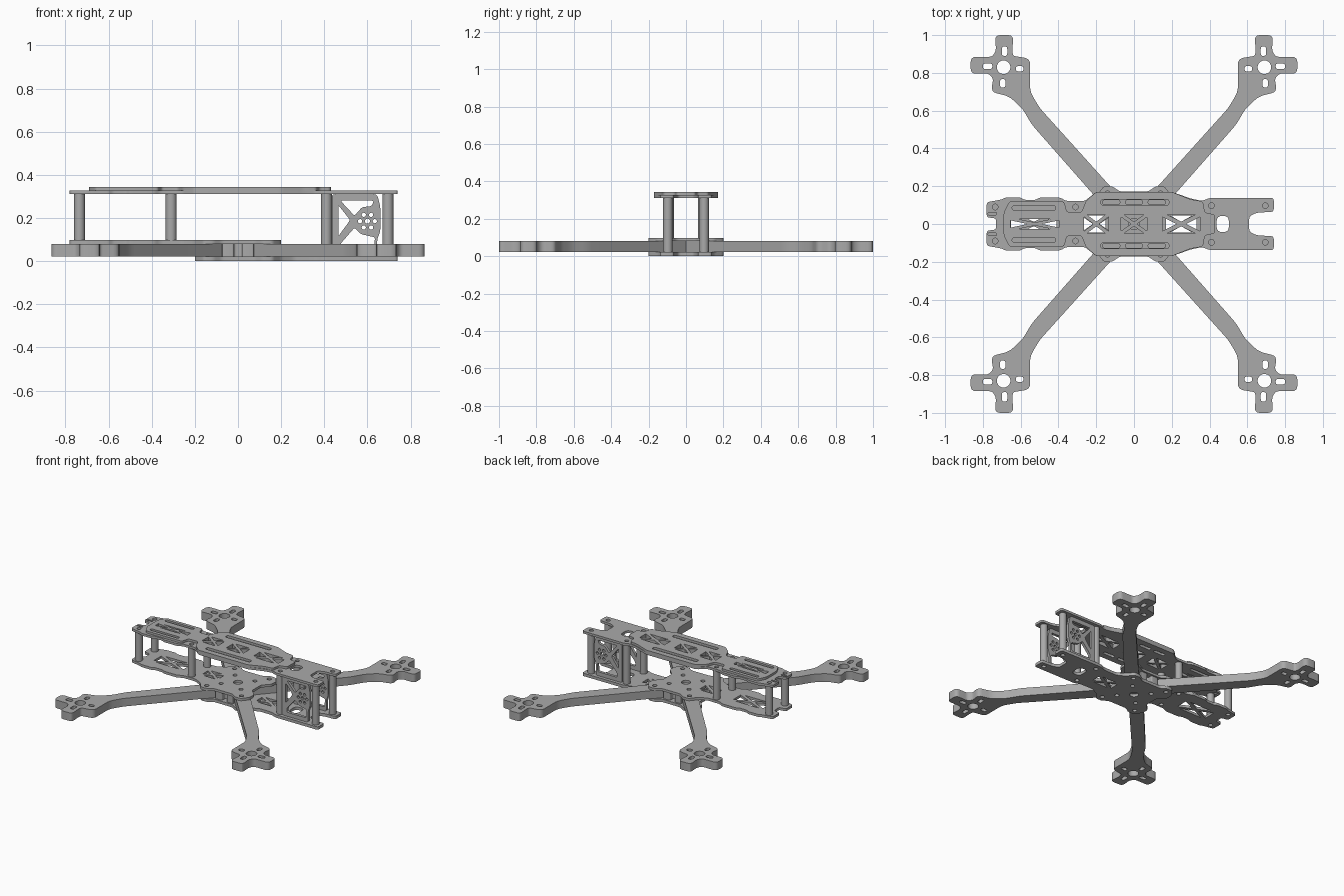
import bpy, bmesh, math
from mathutils import Matrix, Vector

if "Cube" in bpy.data.objects:
    bpy.data.objects.remove(bpy.data.objects["Cube"], do_unlink=True)

grey = bpy.data.materials.new("plain_grey")
grey.use_nodes = True
grey.diffuse_color = (0.4, 0.4, 0.4, 1)
grey.node_tree.nodes["Principled BSDF"].inputs["Base Color"].default_value = (0.4, 0.4, 0.4, 1)


# ---------- 2D shape helpers ----------
def rounded(pts, r=0.015, steps=4):
    """Polygon with softly rounded corners."""
    out = []
    for i, p in enumerate(pts):
        p, a, b = Vector(p), Vector(pts[i - 1]), Vector(pts[(i + 1) % len(pts)])
        da, db = a - p, b - p
        t = min(r, 0.45 * da.length, 0.45 * db.length)
        s, e = p + da.normalized() * t, p + db.normalized() * t
        for k in range(steps + 1):
            u = k / steps
            out.append(s * (1 - u) ** 2 + p * 2 * u * (1 - u) + e * u * u)
    return out


def circle(x, y, r, n=20):
    return [(x + r * math.cos(2 * math.pi * k / n), y + r * math.sin(2 * math.pi * k / n)) for k in range(n)]


def slot(x, y, w, h):
    w, h = w / 2, h / 2
    return rounded([(x - w, y - h), (x + w, y - h), (x + w, y + h), (x - w, y + h)], 0.9 * min(w, h))


def truss(x, w, h, t=0.012):
    """Window crossed by an X: four triangular holes."""
    w, h = w / 2, h / 2
    g, f = t * w / h, t
    tris = [[(-w + g, h), (w - g, h), (0, f)], [(-w + g, -h), (w - g, -h), (0, -f)],
            [(-w, h - f), (-w, f - h), (-g, 0)], [(w, h - f), (w, f - h), (g, 0)]]
    return [rounded([(x + a, b) for a, b in tri], 0.005, 2) for tri in tris]


def both_sides(half):
    return half + [(x, -y) for x, y in reversed(half)]


def pairs(points, make):
    return [make(x, s * y) for x, y in points for s in (1, -1)]


# ---------- object helpers ----------
def finish(name, mesh):
    mesh.name = name
    mesh.materials.clear()
    mesh.materials.append(grey)
    ob = bpy.data.objects.new(name, mesh)
    bpy.context.collection.objects.link(ob)
    bpy.ops.object.select_all(action='DESELECT')
    ob.select_set(True)
    bpy.context.view_layer.objects.active = ob
    bpy.ops.object.shade_smooth_by_angle(angle=math.radians(30))
    return ob


def plate(name, outline, holes, z0, z1, matrix=None):
    """Flat sheet with holes, cut from a filled 2D curve."""
    cu = bpy.data.curves.new(name, 'CURVE')
    cu.dimensions, cu.fill_mode, cu.extrude = '2D', 'BOTH', (z1 - z0) / 2
    for loop in [outline] + holes:
        sp = cu.splines.new('POLY')
        sp.points.add(len(loop) - 1)
        for q, p in zip(sp.points, loop):
            q.co = (p[0], p[1], 0, 1)
        sp.use_cyclic_u = True
    tmp = bpy.data.objects.new(name + "_curve", cu)
    bpy.context.collection.objects.link(tmp)
    dg = bpy.context.evaluated_depsgraph_get()
    mesh = bpy.data.meshes.new_from_object(tmp.evaluated_get(dg))
    bpy.data.objects.remove(tmp)
    bpy.data.curves.remove(cu)
    bm = bmesh.new()
    bm.from_mesh(mesh)
    bmesh.ops.remove_doubles(bm, verts=bm.verts, dist=1e-5)
    bmesh.ops.translate(bm, verts=bm.verts, vec=(0, 0, (z0 + z1) / 2))
    if matrix:
        bmesh.ops.transform(bm, matrix=matrix, verts=bm.verts)
    bmesh.ops.recalc_face_normals(bm, faces=bm.faces)
    bm.to_mesh(mesh)
    bm.free()
    return finish(name, mesh)


def post(name, x, y, z0, z1, r=0.025):
    bm = bmesh.new()
    bmesh.ops.create_cone(bm, cap_ends=True, segments=24, radius1=r, radius2=r, depth=z1 - z0,
                          matrix=Matrix.Translation((x, y, (z0 + z1) / 2)))
    mesh = bpy.data.meshes.new(name)
    bm.to_mesh(mesh)
    bm.free()
    finish(name, mesh)


screw = lambda x, y: circle(x, y, 0.015, 14)

# ---------- arms with motor mounts ----------
arm = [(0, 0), (0, 0.06), (0.5, 0.615), (0.55, 0.70), (0.55, 0.875), (0.64, 0.89), (0.645, 0.92), (0.637, 1.0),
       (0.737, 1.0), (0.73, 0.92), (0.75, 0.885), (0.865, 0.885), (0.865, 0.795), (0.77, 0.797),
       (0.745, 0.77), (0.757, 0.70), (0.66, 0.675), (0.59, 0.61), (0.54, 0.525), (0.078, 0)]
arm_holes = [circle(0.69, 0.83, 0.036), slot(0.775, 0.835, 0.05, 0.028), slot(0.605, 0.822, 0.04, 0.028),
             slot(0.685, 0.915, 0.028, 0.05), slot(0.695, 0.745, 0.028, 0.045)]
arm_shape = arm[:2] + rounded(arm, 0.03)[10:-5] + arm[-1:]
for label, sx, sy in (("front_left", 1, -1), ("front_right", -1, -1), ("back_left", 1, 1), ("back_right", -1, 1)):
    flip = lambda loop: [(p[0] * sx, p[1] * sy) for p in loop]
    plate("arm_" + label, flip(arm_shape), [flip(h) for h in arm_holes], 0.021, 0.08)

# ---------- arm locking blocks between the arms ----------
for label, s in (("front", -1), ("back", 1)):
    block = [(-0.075, 0.16), (-0.018, 0.16), (-0.018, 0.12), (0.018, 0.12), (0.018, 0.16), (0.075, 0.16),
             (0.06, 0.1), (0, 0.05), (-0.06, 0.1)]
    plate("arm_lock_" + label, rounded([(x, s * y) for x, y in block], 0.01), [], 0.021, 0.08)

# ---------- clamp plates: middle one runs to -x, bottom one to +x ----------
hub = [(-0.26, 0.12), (-0.2, 0.15), (-0.16, 0.2), (-0.115, 0.2), (-0.075, 0.172),
       (0.075, 0.172), (0.115, 0.2), (0.16, 0.2), (0.2, 0.15), (0.2, 0.1), (0.15, 0.05)]
tail = [(-0.73, 0.03), (-0.78, 0.035), (-0.78, 0.115), (-0.7, 0.13), (-0.68, 0.14), (-0.6, 0.14), (-0.58, 0.128),
        (-0.52, 0.128), (-0.5, 0.14), (-0.39, 0.14), (-0.36, 0.122)]
hub_holes = [circle(0, 0, 0.03)] + pairs([(-0.14, 0.16), (0.14, 0.16), (-0.08, 0.08), (0.08, 0.08)], screw)
plate("middle_plate", rounded(both_sides(tail + hub)),
      hub_holes + truss(-0.53, 0.24, 0.11) + truss(-0.2, 0.13, 0.09)
      + pairs([(-0.735, 0.09), (-0.31, 0.09)], screw), 0.08, 0.098)

nose = [(0.36, 0.122), (0.4, 0.138), (0.74, 0.138), (0.74, 0.065), (0.65, 0.06), (0.61, 0.04)]
rear_hub = [(-x, y) for x, y in reversed(hub)]
plate("bottom_plate", rounded(both_sides(rear_hub + nose)),
      hub_holes + truss(0.25, 0.16, 0.09) + [slot(0.47, 0, 0.07, 0.09)]
      + pairs([(0.41, 0.097), (0.695, 0.097)], screw), 0, 0.021)

# ---------- top deck: full lower sheet and shorter upper sheet ----------
windows = truss(-0.2, 0.13, 0.1) + truss(0, 0.14, 0.1) + truss(0.25, 0.2, 0.1) + truss(-0.525, 0.26, 0.055, 0.008)
rear_slots = pairs([(-0.53, 0.085)], lambda x, y: slot(x, y, 0.23, 0.022))
waist = [(-0.26, 0.122), (-0.2, 0.17), (0.2, 0.17), (0.3, 0.135)]
plate("top_plate_lower", rounded(both_sides(tail + waist + nose)),
      windows + rear_slots + [slot(0.47, 0, 0.065, 0.085)]
      + pairs([(-0.12, 0.115), (0, 0.115), (0.12, 0.115)], lambda x, y: slot(x, y, 0.09, 0.024))
      + pairs([(-0.75, 0.055)], lambda x, y: slot(x, y, 0.045, 0.014))
      + pairs([(-0.735, 0.09), (-0.31, 0.09), (0.41, 0.097), (0.695, 0.097)], screw), 0.31, 0.327)
upper = [(-0.69, 0.06), (-0.66, 0.12), (-0.37, 0.12), (-0.355, 0.062), (-0.278, 0.062), (-0.255, 0.122), (-0.2, 0.17),
         (0.2, 0.17), (0.3, 0.13), (0.365, 0.12), (0.375, 0.06), (0.43, 0.05)]
plate("top_plate_upper", rounded(both_sides(upper)),
      windows + rear_slots + pairs([(0.005, 0.115)], lambda x, y: slot(x, y, 0.36, 0.03)), 0.327, 0.343)

# ---------- standoff posts ----------
for side, s in (("left", -1), ("right", 1)):
    for i, (x, y, z) in enumerate([(-0.735, 0.09, 0.098), (-0.31, 0.09, 0.098), (0.41, 0.097, 0.021), (0.695, 0.097, 0.021)]):
        post(f"standoff_{side}_{i + 1}", x, s * y, z, 0.31)

# ---------- upright camera side plates with cut-outs ----------
side_outline = [(0.435, 0.021), (0.645, 0.021), (0.645, 0.1), (0.66, 0.14), (0.66, 0.25), (0.645, 0.31), (0.435, 0.31)]
cuts = [[(0.465, 0.26), (0.465, 0.115), (0.52, 0.19)],
        [(0.475, 0.28), (0.63, 0.28), (0.62, 0.255), (0.575, 0.25), (0.54, 0.21)],
        [(0.475, 0.08), (0.54, 0.155), (0.57, 0.125), (0.635, 0.11), (0.63, 0.05), (0.475, 0.05)]]
side_holes = [rounded(c, 0.01) for c in cuts] + [circle(0.6 + 0.034 * math.cos(a), 0.185 + 0.034 * math.sin(a), 0.01, 12)
                                                  for a in [k * math.pi / 3 for k in range(6)]]
side_holes.append(circle(0.6, 0.185, 0.012, 12))
upright = Matrix.Rotation(math.pi / 2, 4, 'X')
for side, y in (("left", -0.105), ("right", 0.105)):
    plate("camera_plate_" + side, rounded(side_outline), side_holes, -y - 0.01, -y + 0.01, upright)
